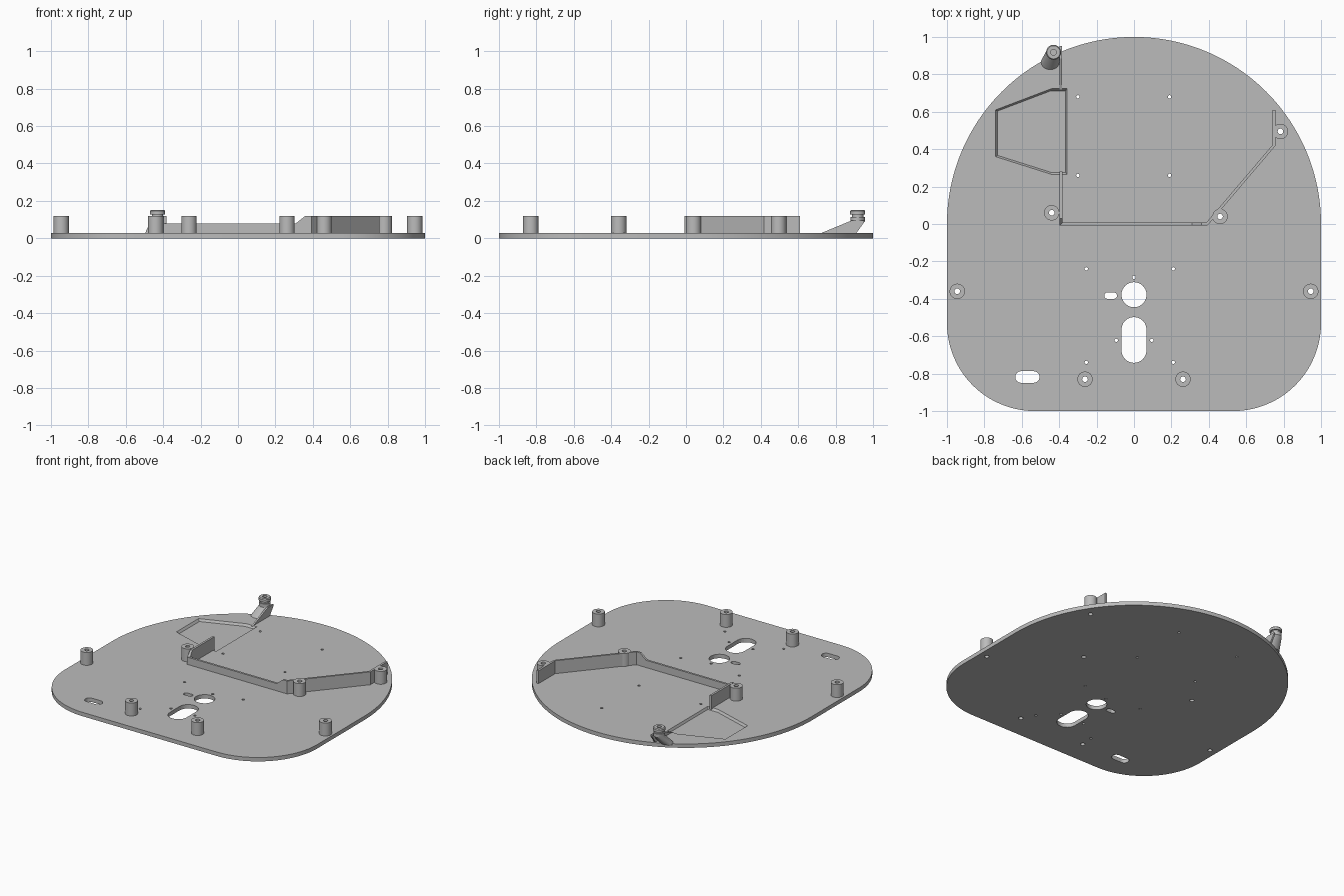
import bpy, bmesh, math
from mathutils import Vector

if "Cube" in bpy.data.objects:
    bpy.data.objects.remove(bpy.data.objects["Cube"])

mat = bpy.data.materials.new("plain grey")
mat.use_nodes = True
GREY = (0.5, 0.5, 0.5, 1)
mat.diffuse_color = GREY
mat.node_tree.nodes["Principled BSDF"].inputs["Base Color"].default_value = GREY

THICK, TOP = 0.028, 0.12


def arc(cx, cy, r, a0, a1, n):
    """Points along an arc, angles in degrees."""
    return [(cx + r * math.cos(math.radians(a0 + (a1 - a0) * i / n)),
             cy + r * math.sin(math.radians(a0 + (a1 - a0) * i / n))) for i in range(n + 1)]


def circle(cx, cy, r, n=32):
    return arc(cx, cy, r, 0, 360, n)[:-1]


def slot(cx, cy, w, h):
    """Rounded slot outline, lying along its longer side."""
    r, dx, dy = min(w, h) / 2, max(w - h, 0) / 2, max(h - w, 0) / 2
    if dx:
        return arc(cx + dx, cy, r, -90, 90, 12) + arc(cx - dx, cy, r, 90, 270, 12)
    return arc(cx, cy + dy, r, 0, 180, 12) + arc(cx, cy - dy, r, 180, 360, 12)


def loft(bm, rings):
    """Closed solid through matching rings of 3D points."""
    loops = [[bm.verts.new(p) for p in ring] for ring in rings]
    bm.faces.new(loops[0][::-1])
    bm.faces.new(loops[-1])
    for a, b in zip(loops, loops[1:]):
        for i in range(len(a)):
            j = (i + 1) % len(a)
            bm.faces.new((a[i], a[j], b[j], b[i]))


def prism(bm, outline, z0, z1):
    loft(bm, [[(x, y, z) for x, y in outline] for z in (z0, z1)])


def finish(name, bm, smooth=True):
    bmesh.ops.recalc_face_normals(bm, faces=bm.faces)
    mesh = bpy.data.meshes.new(name)
    bm.to_mesh(mesh)
    bm.free()
    mesh.materials.append(mat)
    ob = bpy.data.objects.new(name, mesh)
    bpy.context.collection.objects.link(ob)
    if smooth:
        bpy.ops.object.select_all(action='DESELECT')
        ob.select_set(True)
        bpy.context.view_layer.objects.active = ob
        bpy.ops.object.shade_smooth_by_angle(angle=math.radians(30))
    return ob


def cut(ob, cutter):
    mod = ob.modifiers.new("openings", 'BOOLEAN')
    mod.operation, mod.solver, mod.object = 'DIFFERENCE', 'EXACT', cutter


# Fixing positions
posts = [(s * 0.945, -0.36) for s in (-1, 1)] + [(s * 0.262, -0.83) for s in (-1, 1)]
posts += [(-0.44, 0.06), (0.46, 0.04), (0.783, 0.495)]
pinholes = [(x, y) for x in (-0.3, 0.19) for y in (0.26, 0.68)]
pinholes += [(x, y) for x in (-0.255, 0.21) for y in (-0.24, -0.74)]
pinholes += [(-0.095, -0.622), (0.095, -0.622), (0, -0.285)]

# Cutter for all openings
bm = bmesh.new()
for x, y in posts:
    prism(bm, circle(x, y, 0.015, 20), -0.1, 0.3)
for x, y in pinholes:
    prism(bm, circle(x, y, 0.009, 16), -0.1, 0.1)
prism(bm, circle(0, -0.378, 0.067, 48), -0.1, 0.1)
prism(bm, slot(0, -0.62, 0.134, 0.245), -0.1, 0.1)
prism(bm, slot(-0.125, -0.383, 0.068, 0.034), -0.1, 0.1)
prism(bm, slot(-0.57, -0.818, 0.13, 0.062), -0.1, 0.1)
# Shallow tray with sloped sides
tray = [(-0.74, 0.36), (-0.44, 0.265), (-0.358, 0.265),
        (-0.358, 0.724), (-0.44, 0.724), (-0.74, 0.61)]
mid = Vector((-0.52, 0.49))
inner = [mid + (Vector(p) - mid) * 0.95 for p in tray]
outer = [mid + (Vector(p) - mid) * 1.0 for p in tray]
loft(bm, [[(p.x, p.y, z) for p in ring]
          for ring, z in ((inner, THICK - 0.016), (outer, THICK), (outer, 0.05))])
cutter = finish("opening_cutter", bm, False)
cutter.hide_render = True
cutter.hide_set(True)
cutter.display_type = 'WIRE'

# Base plate
bm = bmesh.new()
R = 0.47
prism(bm, arc(0, 0, 1, 0, 180, 96) + arc(R - 1, R - 1, R, 180, 270, 32)
      + arc(1 - R, R - 1, R, 270, 360, 32), 0, THICK)
cut(finish("base_plate", bm), cutter)

# Hollow mounting posts
bm = bmesh.new()
for x, y in posts:
    prism(bm, circle(x, y, 0.041), 0.01, TOP)
cut(finish("mounting_posts", bm), cutter)

# Bent partition wall with a lowered front run
path = [(-0.39, 0.28, TOP), (-0.39, 0.03, TOP), (-0.39, 0, 0.08), (0.31, 0, 0.08),
        (0.36, 0, TOP), (0.39, 0, TOP), (0.748, 0.42, TOP), (0.748, 0.61, TOP)]
flat = [Vector(p[:2]) for p in path]
rings = []
for i, p in enumerate(flat):
    d0 = (p - flat[i - 1]).normalized() if i else (flat[1] - p).normalized()
    d1 = (flat[i + 1] - p).normalized() if i + 1 < len(flat) else d0
    t = (d0 + d1).normalized()
    off = Vector((-t.y, t.x)) * 0.0075 / t.dot(d0)
    a, b, h = p + off, p - off, path[i][2]
    rings.append([(a.x, a.y, 0.02), (b.x, b.y, 0.02), (b.x, b.y, h), (a.x, a.y, h)])
bm = bmesh.new()
loft(bm, rings)
finish("partition_wall", bm, False)

# Leaning bracket with a collared head at the rear edge
HX, HY = -0.43, 0.918
bm = bmesh.new()
stations = [(-0.45, 0.858, 0.02, 0.05, 0.04), (HX, HY, 0.09, 0.038, 0.038),
            (HX, HY, 0.115, 0.038, 0.038), (HX, HY, 0.115, 0.03, 0.03),
            (HX, HY, 0.128, 0.03, 0.03), (HX, HY, 0.128, 0.04, 0.04),
            (HX, HY, 0.146, 0.04, 0.04), (HX, HY, 0.152, 0.035, 0.035),
            (HX, HY, 0.152, 0.015, 0.015), (HX, HY, 0.1, 0.015, 0.015)]
loft(bm, [[(cx + rx * x, cy + ry * y, z) for x, y in circle(0, 0, 1)]
          for cx, cy, z, rx, ry in stations])
finish("rear_bracket", bm)

# Thin sloping rib beside the bracket
side = [(0.72, 0.027), (0.885, 0.095), (0.952, 0.095), (0.952, 0.085), (0.905, 0.02), (0.72, 0.02)]
bm = bmesh.new()
loft(bm, [[(x, y, z) for y, z in side] for x in (-0.397, -0.385)])
finish("bracket_rib", bm, False)
